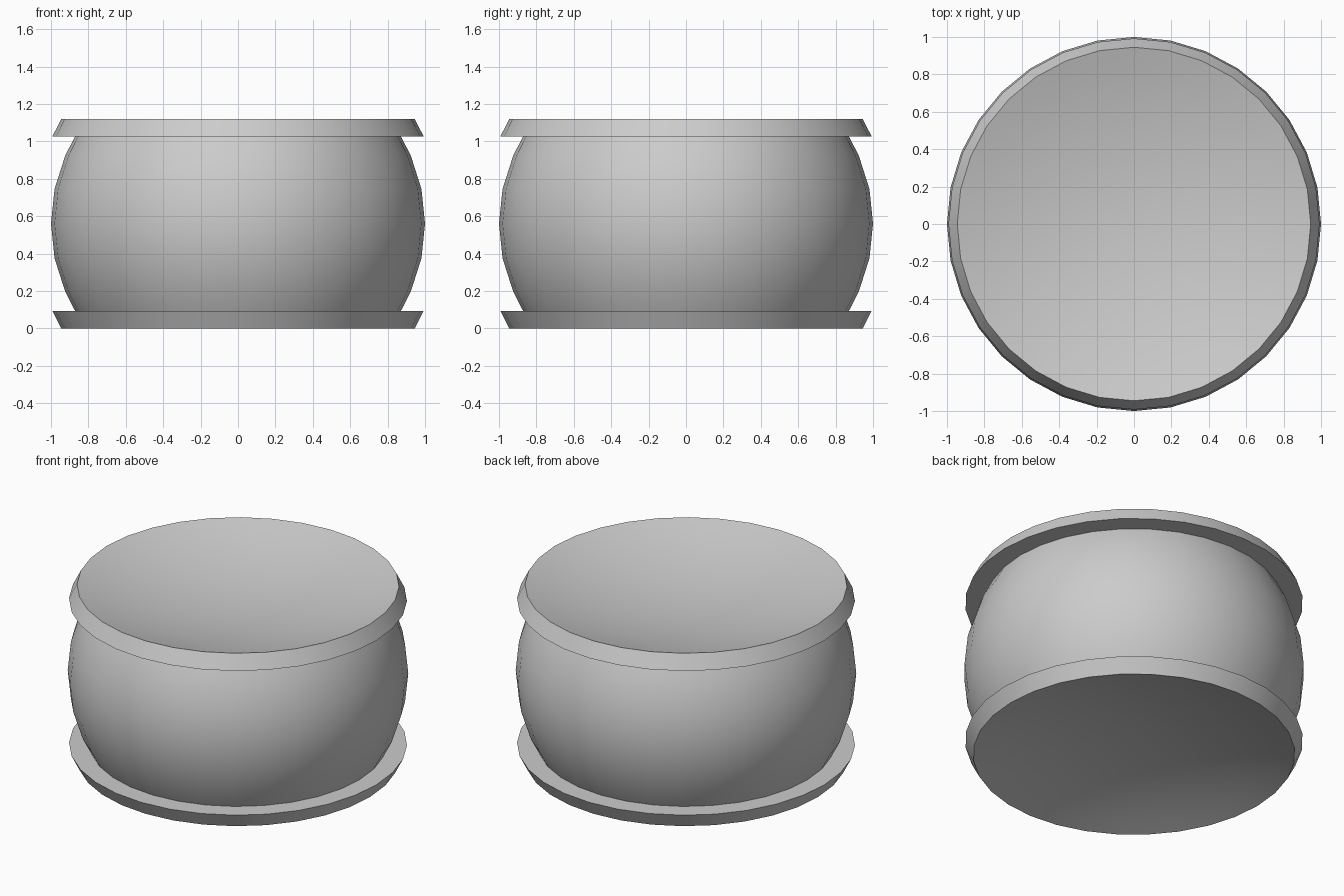
import bpy, bmesh, math

if "Cube" in bpy.data.objects:
    bpy.data.objects.remove(bpy.data.objects["Cube"])

SIDES = 32
H = 1.12          # total height
LIP = 0.093       # thickness of each end plate's rim
R_RIM, R_LIP = 0.945, 0.992
DISH = 0.15       # depth of the hollow in each end

grey = bpy.data.materials.new("plain grey")
grey.diffuse_color = (0.6, 0.6, 0.6, 1)
grey.use_nodes = True
grey.node_tree.nodes["Principled BSDF"].inputs["Base Color"].default_value = grey.diffuse_color


def lathe(name, profile):
    """Spin a list of (radius, z) points around the z axis."""
    bm = bmesh.new()
    vs = [bm.verts.new((r, 0, z)) for r, z in profile]
    es = [bm.edges.new(p) for p in zip(vs, vs[1:])]
    bmesh.ops.spin(bm, geom=vs + es, cent=(0, 0, 0), axis=(0, 0, 1),
                   angle=math.tau, steps=SIDES, use_merge=True)
    bmesh.ops.remove_doubles(bm, verts=bm.verts[:], dist=1e-5)
    bmesh.ops.recalc_face_normals(bm, faces=bm.faces[:])
    me = bpy.data.meshes.new(name)
    bm.to_mesh(me)
    bm.free()
    me.materials.append(grey)
    obj = bpy.data.objects.new(name, me)
    bpy.context.collection.objects.link(obj)
    bpy.ops.object.select_all(action='DESELECT')
    obj.select_set(True)
    bpy.context.view_layer.objects.active = obj
    bpy.ops.object.shade_smooth_by_angle(angle=0.52)


# One closed outline: dished ends, flared rims, slightly flattened round body
half = H / 2
B = 0.95
z_cut = half - LIP
hollow = [(R_RIM * i / 8, half - DISH * (1 - (i / 8) ** 2)) for i in range(9)]
rings = [B * math.sin(math.radians(11.25 * i)) for i in (0, 1, 2)] + [z_cut]
body = [(math.sqrt(1 - (z / B) ** 2), z) for z in reversed(rings)]
upper = hollow + [(R_LIP, z_cut)] + body
lower = [(r, -z) for r, z in reversed(upper[:-1])]
lathe("dished_drum", [(r, z + half) for r, z in upper + lower])
